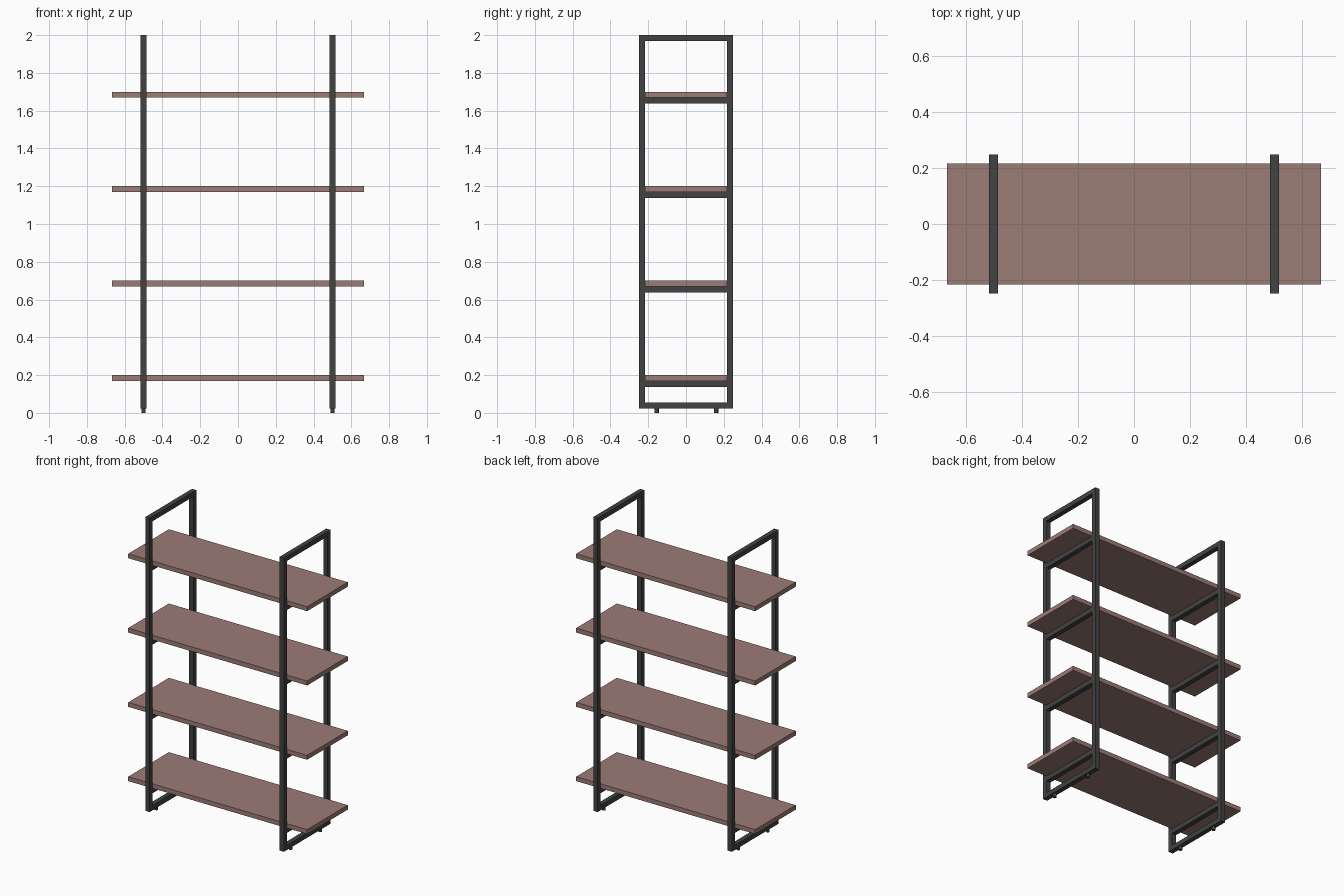
import bpy, bmesh
from mathutils import Matrix

if "Cube" in bpy.data.objects:
    bpy.data.objects.remove(bpy.data.objects["Cube"])

T = 0.032            # tube thickness
HALF_D = 0.248       # half depth of the frames
Z0, Z1 = 0.023, 2.0  # frame bottom and top
INNER = HALF_D - T


def material(name, color):
    m = bpy.data.materials.new(name)
    m.diffuse_color = color
    m.use_nodes = True
    m.node_tree.nodes["Principled BSDF"].inputs["Base Color"].default_value = m.diffuse_color
    return m


metal = material("dark_metal", (0.055, 0.055, 0.055, 1))
wood = material("brown_wood", (0.33, 0.20, 0.18, 1))


def finish(bm, name, mat):
    bmesh.ops.recalc_face_normals(bm, faces=bm.faces)
    me = bpy.data.meshes.new(name)
    bm.to_mesh(me)
    bm.free()
    me.materials.append(mat)
    ob = bpy.data.objects.new(name, me)
    bpy.context.collection.objects.link(ob)
    return ob


def box(name, center, size, mat):
    bm = bmesh.new()
    bmesh.ops.create_cube(bm, size=1, matrix=Matrix.Translation(center) @ Matrix.Diagonal((*size, 1)))
    return finish(bm, name, mat)


def frame(name, x):
    # rectangular loop of square tube, mitred at the corners
    bm = bmesh.new()
    rings = []
    for y, a, b in ((HALF_D, Z0, Z1), (INNER, Z0 + T, Z1 - T)):
        rings.append([bm.verts.new((x - T / 2, s, z))
                      for s, z in ((-y, a), (y, a), (y, b), (-y, b))])
    outer, inner = rings
    for i in range(4):
        j = (i + 1) % 4
        bm.faces.new((outer[i], outer[j], inner[j], inner[i]))
    ext = bmesh.ops.extrude_face_region(bm, geom=bm.faces[:], use_keep_orig=True)
    moved = [g for g in ext["geom"] if isinstance(g, bmesh.types.BMVert)]
    bmesh.ops.translate(bm, verts=moved, vec=(T, 0, 0))
    return finish(bm, name, metal)


def foot(name, x, y):
    bm = bmesh.new()
    bmesh.ops.create_cone(bm, cap_ends=True, segments=16, radius1=0.011, radius2=0.011,
                          depth=Z0, matrix=Matrix.Translation((x, y, Z0 / 2)))
    ob = finish(bm, name, metal)
    for p in ob.data.polygons:
        p.use_smooth = len(p.vertices) == 4
    return ob


shelf_tops = (0.20, 0.70, 1.20, 1.70)

# Side frames with feet and shelf supports
for side, x in (("left", -0.5), ("right", 0.5)):
    frame(f"{side}_frame", x)
    for end, y in (("front", -0.155), ("back", 0.16)):
        foot(f"{side}_{end}_foot", x, y)
    for i, z in enumerate(shelf_tops, 1):
        box(f"{side}_support_{i}", (x, 0, z - 0.03 - T / 2), (T, 2 * INNER, T), metal)

# Shelves
for i, z in enumerate(shelf_tops, 1):
    box(f"shelf_{i}", (0, 0, z - 0.015), (1.332, 2 * INNER, 0.03), wood)
